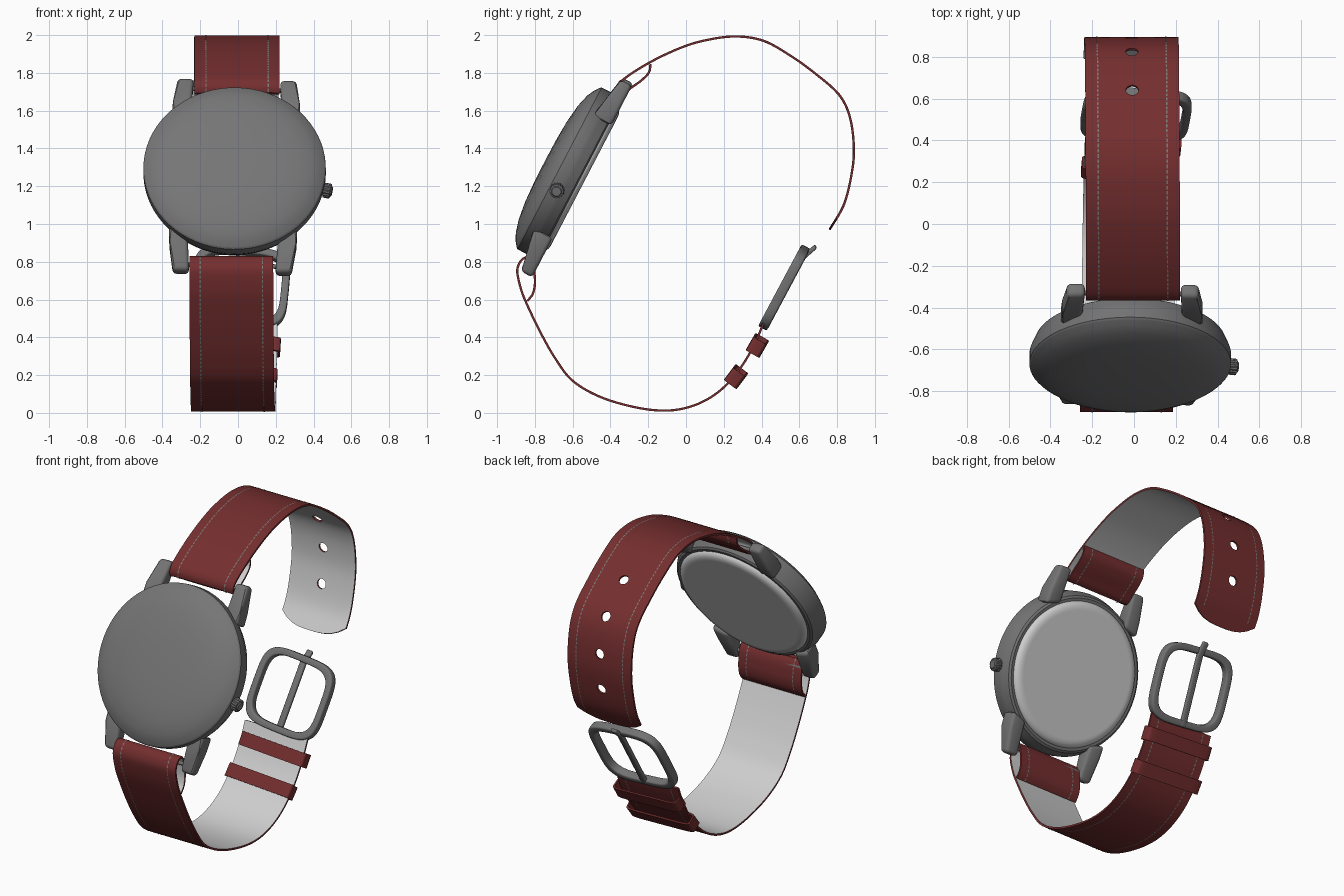
import bpy, bmesh, math
from mathutils import Matrix, Vector

if "Cube" in bpy.data.objects:
    bpy.data.objects.remove(bpy.data.objects["Cube"])


def material(name, rgb):
    m = bpy.data.materials.new(name)
    m.use_nodes = True
    m.diffuse_color = (*rgb, 1)
    m.node_tree.nodes["Principled BSDF"].inputs["Base Color"].default_value = (*rgb, 1)
    return m


METAL = material("dark grey metal", (0.17, 0.17, 0.17))
GLASS = material("grey glass", (0.18, 0.18, 0.18))
LEATHER = material("red leather", (0.175, 0.027, 0.028))
LINING = material("pale lining", (0.62, 0.62, 0.62))
THREAD = material("grey thread", (0.19, 0.195, 0.18))


def activate(ob):
    bpy.ops.object.select_all(action="DESELECT")
    ob.select_set(True)
    bpy.context.view_layer.objects.active = ob


def make(name, bm, mats, matrix=None, smooth=True, bevel=0):
    if matrix:
        bm.transform(matrix)
    bmesh.ops.recalc_face_normals(bm, faces=bm.faces)
    me = bpy.data.meshes.new(name)
    bm.to_mesh(me)
    bm.free()
    ob = bpy.data.objects.new(name, me)
    bpy.context.collection.objects.link(ob)
    for m in mats:
        me.materials.append(m)
    activate(ob)
    if bevel:
        mod = ob.modifiers.new("bevel", "BEVEL")
        mod.width, mod.segments = bevel, 3
        bpy.ops.object.modifier_apply(modifier="bevel")
    if smooth:
        bpy.ops.object.shade_smooth_by_angle(angle=math.radians(35))
    return ob


def lathe(profile, steps=72):
    """Revolve (radius, height) points about the local z axis."""
    bm = bmesh.new()
    vs = [bm.verts.new((r, 0, h)) for r, h in profile]
    es = [bm.edges.new(p) for p in zip(vs, vs[1:])]
    bmesh.ops.spin(bm, geom=vs + es, axis=(0, 0, 1), cent=(0, 0, 0),
                   angle=math.tau, steps=steps)
    bmesh.ops.remove_doubles(bm, verts=bm.verts, dist=0.0005)
    return bm


def prism(outline, low, high):
    bm = bmesh.new()
    f = bm.faces.new([bm.verts.new((x, y, low)) for x, y in outline])
    top = bmesh.ops.extrude_face_region(bm, geom=[f])["geom"]
    bmesh.ops.translate(bm, vec=(0, 0, high - low),
                        verts=[v for v in top if isinstance(v, bmesh.types.BMVert)])
    return bm


def ring(half_w, half_h, wall, depth, power, steps=64):
    """Rounded rectangular band, open along local z."""
    bm = bmesh.new()
    rows = []
    for inset, z in ((0, -depth), (0, depth), (wall, depth), (wall, -depth)):
        row = []
        for i in range(steps):
            a = math.tau * i / steps
            c, s = math.cos(a), math.sin(a)
            row.append(bm.verts.new((
                math.copysign(abs(c) ** (2 / power), c) * (half_w - inset),
                math.copysign(abs(s) ** (2 / power), s) * (half_h - inset), z)))
        rows.append(row)
    for k in range(4):
        a, b = rows[k], rows[(k + 1) % 4]
        for i in range(steps):
            j = (i + 1) % steps
            bm.faces.new((a[i], a[j], b[j], b[i]))
    return bm


def frame(x, y, z, along, roll=0):
    """Local x across, local y running along a direction in the side plane."""
    d = Vector((0, *along)).normalized()
    n = Vector((1, 0, 0)).cross(d)
    rot = Matrix((Vector((1, 0, 0)), d, n)).transposed().to_4x4()
    return Matrix.Translation((x, y, z)) @ rot @ Matrix.Rotation(math.radians(roll), 4, "Z")


class Path:
    """Smooth path in the side plane, addressed by distance."""

    def __init__(self, pts):
        p = [Vector((0, *q)) for q in pts]
        p = [2 * p[0] - p[1]] + p + [2 * p[-1] - p[-2]]
        self.pts = []
        for a, b, c, d in zip(p, p[1:], p[2:], p[3:]):
            for i in range(12):
                t = i / 12
                self.pts.append(b + (c - a) * t / 2 + (a * 2 - b * 5 + c * 4 - d) * t * t / 2
                                + (b * 3 - a - c * 3 + d) * t ** 3 / 2)
        self.pts.append(p[-2])
        self.dist = [0]
        for a, b in zip(self.pts, self.pts[1:]):
            self.dist.append(self.dist[-1] + (b - a).length)
        self.length = self.dist[-1]

    def point(self, s):
        i = 0
        while i < len(self.pts) - 2 and self.dist[i + 1] < s:
            i += 1
        t = (s - self.dist[i]) / (self.dist[i + 1] - self.dist[i])
        return self.pts[i].lerp(self.pts[i + 1], t)

    def at(self, s, side):
        t = (self.point(s + 0.008) - self.point(s - 0.008)).normalized()
        return self.point(s), Vector((0, -t.z, t.y)) * side


def strap(name, path, side, half, drift, tip, holes=()):
    thick, rows, cols = 0.006, 130, 10
    centre = lambda s: drift[0] + drift[1] * (s / path.length) ** 2
    bm = bmesh.new()
    layers = []
    for sign in (1, -1):
        grid = []
        for r in range(rows + 1):
            row = []
            for c in range(cols + 1):
                u = 2 * c / cols - 1
                s = r / rows * (path.length - tip * abs(u) ** 3)
                p, n = path.at(s, side)
                row.append(bm.verts.new(p + n * thick * sign + Vector((centre(s) + u * half, 0, 0))))
            grid.append(row)
        layers.append(grid)
        for a, b in zip(grid, grid[1:]):
            for c in range(cols):
                f = bm.faces.new((a[c], a[c + 1], b[c + 1], b[c]))
                f.material_index = 0 if sign == 1 else 1
    # Close the rim of the ribbon
    rims = []
    for g in layers:
        rims.append(g[0] + [r[-1] for r in g[1:-1]] + g[-1][::-1] + [r[0] for r in g[-2:0:-1]])
    for i in range(len(rims[0])):
        j = i - 1
        bm.faces.new((rims[0][j], rims[0][i], rims[1][i], rims[1][j]))
    ob = make(name, bm, [LEATHER, LINING], smooth=not holes)
    # Punched holes
    if holes:
        cut = bmesh.new()
        for h in holes:
            p, n = path.at(path.length - h, side)
            m = Matrix.Translation(p + Vector((centre(path.length - h), 0, 0)))
            m = m @ n.to_track_quat("Z", "Y").to_matrix().to_4x4()
            bmesh.ops.create_cone(cut, cap_ends=True, segments=20, radius1=0.03,
                                  radius2=0.03, depth=0.1, matrix=m)
        cutter = make("hole_cutter", cut, [LEATHER], smooth=False)
        cutter.hide_render = True
        mod = ob.modifiers.new("holes", "BOOLEAN")
        mod.object, mod.operation, mod.solver = cutter, "DIFFERENCE", "EXACT"
        activate(ob)
        bpy.ops.object.modifier_apply(modifier="holes")
        bpy.data.objects.remove(cutter)
        bpy.ops.object.shade_smooth_by_angle(angle=math.radians(35))
    # Dashed stitching along both edges
    bm = bmesh.new()
    for i in range(int((path.length - tip) / 0.025)):
        for x in (-0.165, 0.165):
            ends = []
            for s in (i * 0.025 + 0.004, i * 0.025 + 0.021):
                p, n = path.at(s, side)
                ends.append([bm.verts.new(p + n * 0.008 + Vector((centre(s) + x + w, 0, 0)))
                             for w in (-0.0035, 0.0035)])
            bm.faces.new((*ends[0], *ends[1][::-1]))
    make(name + "_stitching", bm, [THREAD], smooth=False)


# Watch case, glass and back plate, revolved about the tilted axis
case = frame(-0.018, -0.632, 1.275, (0.462, 0.887), -1.3)
make("case_body", lathe([(0.42, -0.078), (0.445, -0.08), (0.458, -0.072), (0.476, -0.03),
                         (0.483, -0.01), (0.483, 0.042), (0.476, 0.05)]), [METAL], case)
make("glass_dome", lathe([(0, 0.129), (0.12, 0.128), (0.24, 0.122), (0.34, 0.109),
                          (0.41, 0.09), (0.45, 0.07), (0.476, 0.05)]), [GLASS], case)
make("back_plate", lathe([(0, -0.106), (0.375, -0.106), (0.385, -0.106), (0.403, -0.103),
                          (0.418, -0.095), (0.427, -0.083), (0.43, -0.07)]), [LINING], case)

# Four lugs and the two spring bars between them
for end, v in (("upper", 1), ("lower", -1)):
    for hand, x in (("left", 1), ("right", -1)):
        shape = [(0.24, 0.36), (0.34, 0.33), (0.336, 0.42), (0.314, 0.572), (0.229, 0.572)]
        bm = prism([(a * x, b * v) for a, b in shape], -0.096, 0.012)
        for vert in bm.verts:
            if vert.co.z > 0 and abs(vert.co.y) > 0.5:
                vert.co.z = -0.03
        make(end + "_" + hand + "_lug", bm, [METAL], case, bevel=0.02)
    bm = bmesh.new()
    bmesh.ops.create_cone(bm, cap_ends=True, segments=16, radius1=0.012, radius2=0.012,
                          depth=0.48, matrix=Matrix.Translation((0, 0.525 * v, -0.065))
                          @ Matrix.Rotation(math.pi / 2, 4, "Y"))
    make(end + "_spring_bar", bm, [METAL], case)

# Ridged winding crown on the model's left edge
bm = lathe([(0, 0.054), (0.024, 0.054), (0.028, 0.048), (0.038, 0.046), (0.04, 0.04),
            (0.04, 0.01), (0.02, 0.008), (0.02, -0.03)], 32)
for vert in bm.verts:
    if vert.co.xy.length > 0.036:
        if round(math.atan2(vert.co.y, vert.co.x) / math.tau * 32) % 2:
            vert.co.xy *= 0.9
make("crown", bm, [METAL], case @ Matrix.Rotation(math.radians(-11.5), 4, "Z")
     @ Matrix.Translation((0.475, 0, 0)) @ Matrix.Rotation(math.pi / 2, 4, "Y"))

# Upper strap: folded flap, round the bar, over the top, down to the tail
upper = Path([(-.188, 1.848), (-.196, 1.802), (-.24, 1.757), (-.29, 1.722), (-.325, 1.694),
              (-.355, 1.695), (-.356, 1.735), (-.31, 1.782), (-.18, 1.862), (-.03, 1.932),
              (.1, 1.972), (.26, 1.993), (.41, 1.97), (.55, 1.893), (.68, 1.8), (.81, 1.685),
              (.868, 1.565), (.889, 1.4), (.876, 1.26), (.835, 1.1), (.76, .97)])
strap("upper_strap", upper, 1, 0.225, (-0.004, -0.013), 0.07, [0.285, 0.515, 0.74, 0.985])

# Lower strap: folded flap, round the bar, under the bottom, up to the buckle
lower = Path([(-.84, .592), (-.812, .628), (-.8, .68), (-.802, .735), (-.81, .785),
              (-.832, .822), (-.865, .815), (-.888, .78), (-.893, .74), (-.872, .65),
              (-.84, .57), (-.77, .425), (-.69, .285), (-.6, .17), (-.455, .085), (-.27, .03),
              (-.11, .012), (.02, .032), (.135, .085), (.23, .165), (.31, .27), (.37, .38),
              (.41, .475)])
strap("lower_strap", lower, -1, 0.222, (-0.036, 0.024), 0)

# Two keeper loops round the lower strap
for name, x, y, z, along in (("inner_keeper", -.022, .265, .192, (.6, .8)),
                             ("outer_keeper", -.005, .378, .357, (.5, .87))):
    make(name, ring(0.23, 0.042, 0.01, 0.041, 8), [LEATHER],
         frame(x, y, z, along, -3) @ Matrix.Rotation(math.pi / 2, 4, "X"))

# Buckle frame with its tongue
buckle = frame(0.009, 0.52, 0.664, (0.47, 0.88), -5)
make("buckle_frame", ring(0.26, 0.238, 0.04, 0.026, 4.2), [METAL], buckle, bevel=0.01)
bm = prism([(-0.235, 0.012), (-0.235, -0.012), (0.19, -0.012), (0.265, -0.04),
            (0.278, -0.022), (0.2, 0.012)], -0.02, 0.02)
make("buckle_tongue", bm, [METAL], buckle @ Matrix.Translation((0, 0, -0.015))
     @ Matrix(((0, 0, 1, 0), (1, 0, 0, 0), (0, 1, 0, 0), (0, 0, 0, 1))), bevel=0.008)
